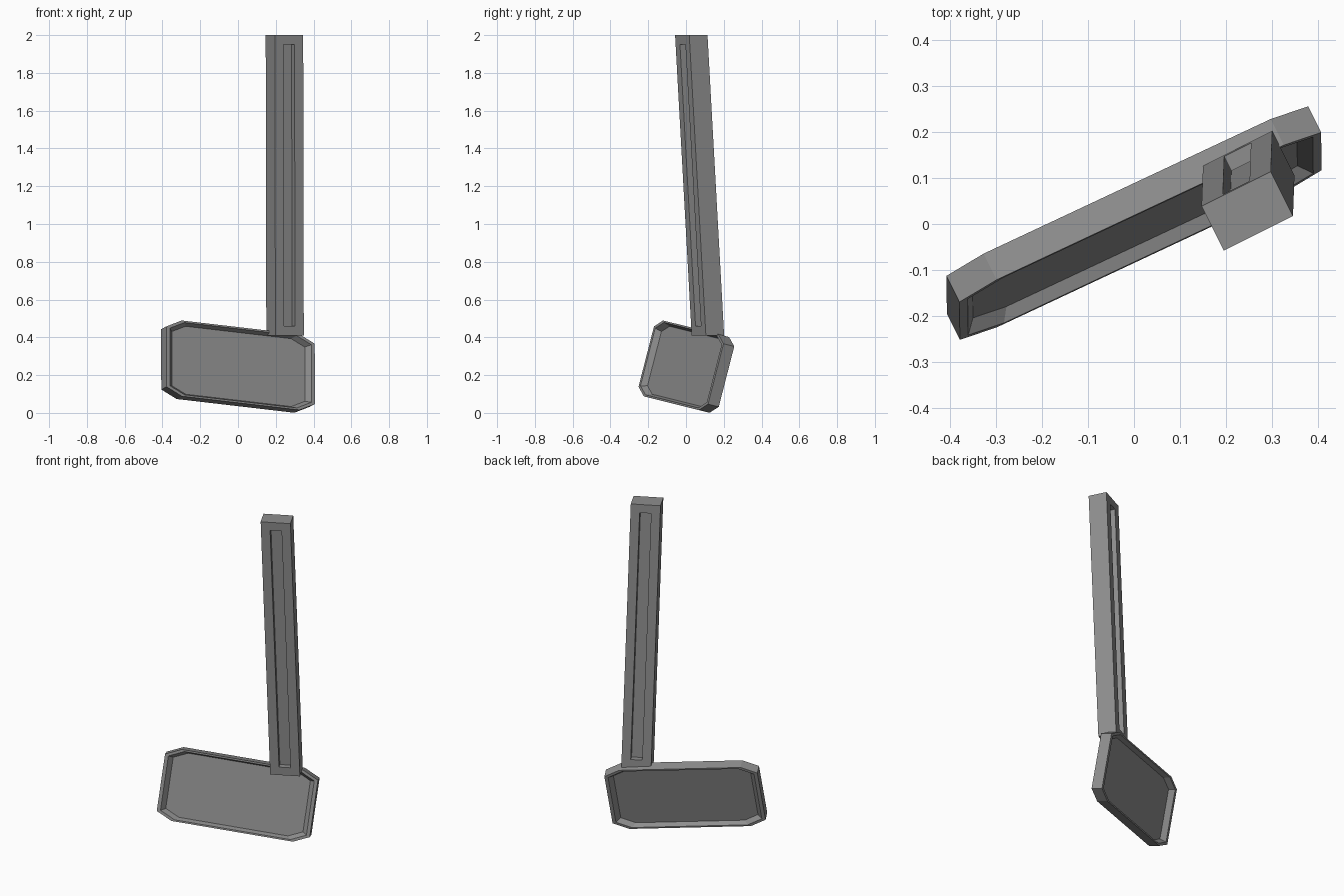
import bpy
import bmesh
from mathutils import Vector

cube = bpy.data.objects.get("Cube")
if cube:
    bpy.data.objects.remove(cube, do_unlink=True)

# Single grey finish
grey = bpy.data.materials.new("mid_grey")
grey.use_nodes = True
COLOR = (0.27, 0.27, 0.27, 1)
grey.diffuse_color = COLOR
grey.node_tree.nodes["Principled BSDF"].inputs["Base Color"].default_value = COLOR


def octagon(half_w, half_h, cut_w, cut_h):
    """Rectangle with its corners cut off."""
    w, h = half_w - cut_w, half_h - cut_h
    return [(half_w, -h), (half_w, h), (w, half_h), (-w, half_h),
            (-half_w, h), (-half_w, -h), (-w, -half_h), (w, -half_h)]


def rectangle(half_w, half_h):
    return [(half_w, -half_h), (half_w, half_h), (-half_w, half_h), (-half_w, -half_h)]


def recessed_slab(name, center, axes, half_thick, depth, outer, lip, floor):
    """Plate with a sunken panel on both broad sides, lofted through rings."""
    right, up, normal = axes
    front = [(floor, half_thick - depth), (lip, half_thick), (outer, half_thick)]
    rings = front + [(outline, -d) for outline, d in reversed(front)]
    bm = bmesh.new()
    loops = [[bm.verts.new(center + right * x + up * y + normal * d) for x, y in outline]
             for outline, d in rings]
    for a, b in zip(loops, loops[1:]):
        for i in range(len(a)):
            j = (i + 1) % len(a)
            bm.faces.new((a[i], b[i], b[j], a[j]))
    bm.faces.new(loops[0])
    bm.faces.new(loops[-1][::-1])
    bmesh.ops.recalc_face_normals(bm, faces=bm.faces)
    mesh = bpy.data.meshes.new(name)
    bm.to_mesh(mesh)
    bm.free()
    mesh.materials.append(grey)
    obj = bpy.data.objects.new(name, mesh)
    bpy.context.collection.objects.link(obj)
    return obj


# Tilted head with chamfered corners and sunken panels
along = Vector((0.9, 0.422, -0.105)).normalized()
across = Vector((0, 0.25, 0.968))
across = (across - along * across.dot(along)).normalized()
body = octagon(0.436, 0.207, 0.09, 0.042)
recessed_slab("head", Vector((0, 0.002, 0.245)), (along, across, along.cross(across)),
              0.0325, 0.028, body,
              [(x * 0.954, y * 0.954) for x, y in body],
              [(x * 0.897, y * 0.897) for x, y in body])

# Leaning arm with a long groove on the front and back
side = Vector((0.894, 0.447, 0))
facing = Vector((0.447, -0.894, 0))
lean = Vector((-0.002, -0.0553, 1))
groove = rectangle(0.0325, 0.745)
recessed_slab("arm", Vector((0.2475, 0.072, 1.205)), (side, lean, facing),
              0.054, 0.035, rectangle(0.084, 0.795), groove, groove)
